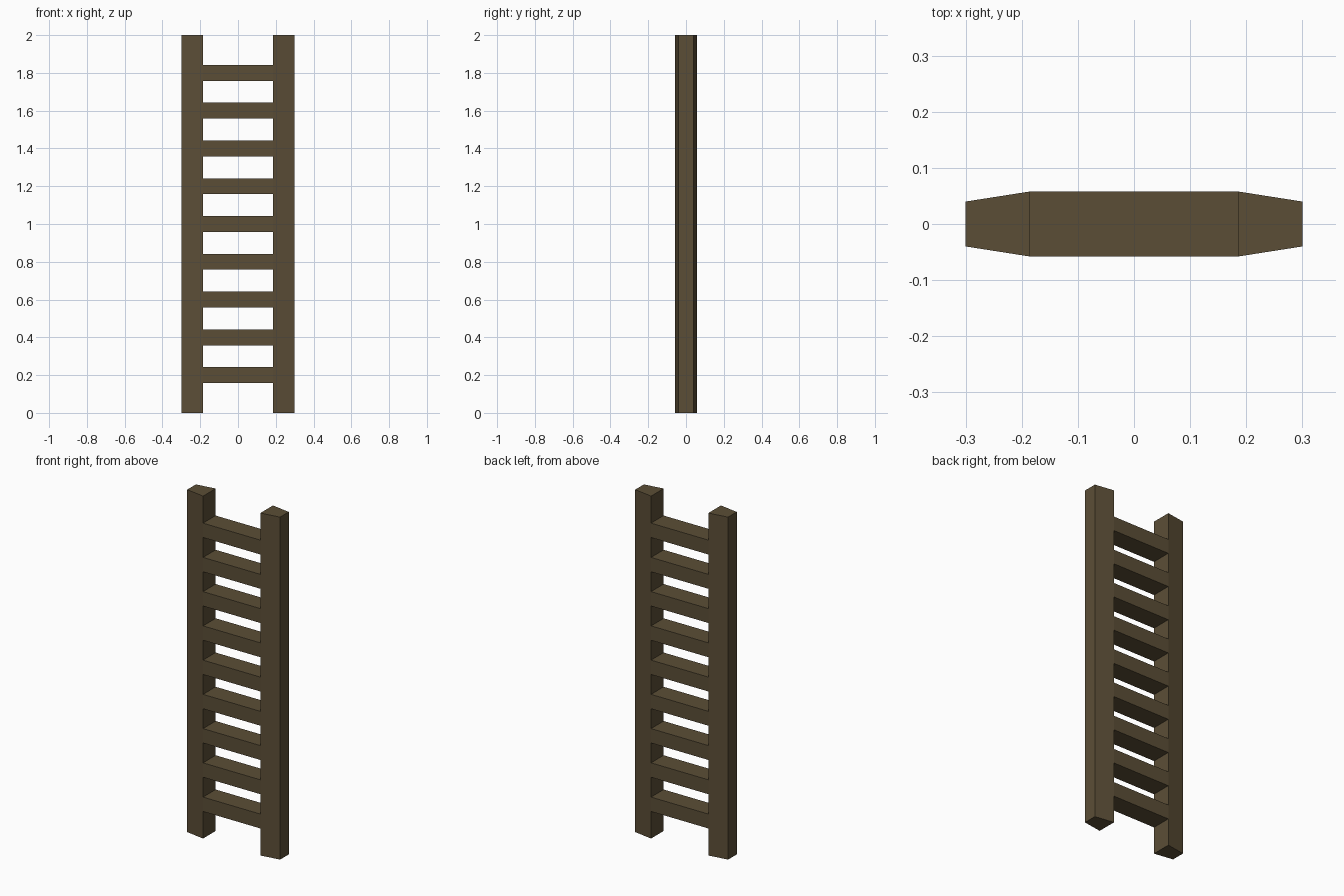
import bpy
import bmesh

cube = bpy.data.objects.get("Cube")
if cube:
    bpy.data.objects.remove(cube, do_unlink=True)

# Overall sizes
HEIGHT = 2.0
INNER_X, OUTER_X = 0.185, 0.30
INNER_Y, OUTER_Y = 0.058, 0.04
RUNG_COUNT, RUNG_STEP, RUNG_HEIGHT = 9, 0.2, 0.084

# Dark brown wood
wood = bpy.data.materials.new("dark_brown_wood")
wood.use_nodes = True
colour = (0.105, 0.076, 0.037, 1)
wood.diffuse_color = colour
wood.node_tree.nodes["Principled BSDF"].inputs["Base Color"].default_value = colour


def prism(name, outline, bottom, top):
    """Extrude a flat outline upwards from bottom to top."""
    bm = bmesh.new()
    base = bm.faces.new([bm.verts.new((x, y, bottom)) for x, y in outline])
    side = bmesh.ops.extrude_face_region(bm, geom=[base], use_keep_orig=True)
    raised = [v for v in side["geom"] if isinstance(v, bmesh.types.BMVert)]
    bmesh.ops.translate(bm, verts=raised, vec=(0, 0, top - bottom))
    bmesh.ops.recalc_face_normals(bm, faces=bm.faces)
    mesh = bpy.data.meshes.new(name)
    bm.to_mesh(mesh)
    bm.free()
    mesh.materials.append(wood)
    obj = bpy.data.objects.new(name, mesh)
    bpy.context.collection.objects.link(obj)
    return obj


# Side rails, narrowing towards the outside
for name, side in (("left_rail", 1), ("right_rail", -1)):
    prism(name, [(side * INNER_X, -INNER_Y), (side * OUTER_X, -OUTER_Y),
                 (side * OUTER_X, OUTER_Y), (side * INNER_X, INNER_Y)], 0, HEIGHT)

# Evenly spaced rungs, flush with the inner edges of the rails
rung_outline = [(-INNER_X, -INNER_Y), (INNER_X, -INNER_Y),
                (INNER_X, INNER_Y), (-INNER_X, INNER_Y)]
for i in range(1, RUNG_COUNT + 1):
    middle = i * RUNG_STEP
    prism(f"rung_{i}", rung_outline, middle - RUNG_HEIGHT / 2, middle + RUNG_HEIGHT / 2)
